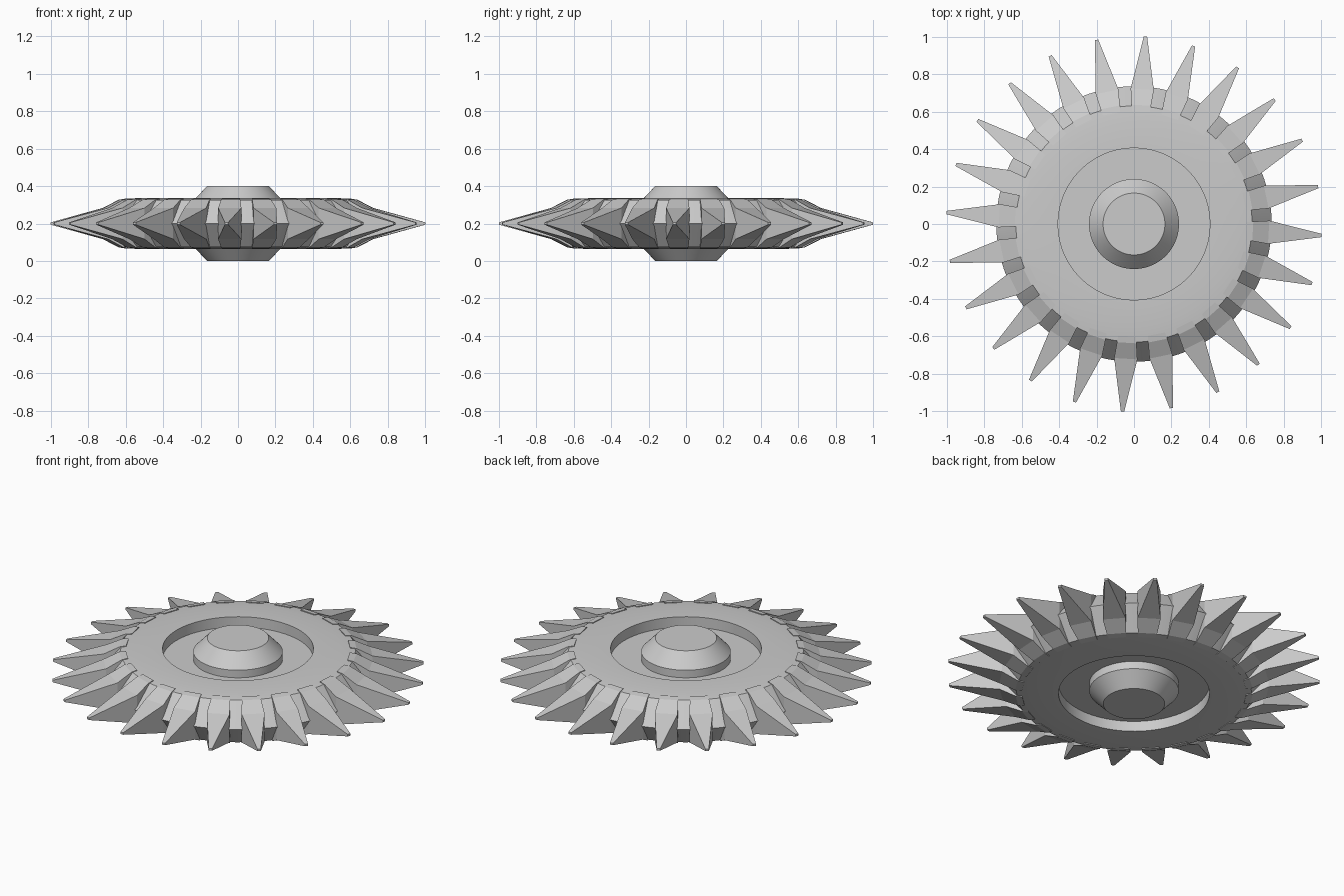
import bpy, bmesh, math

if "Cube" in bpy.data.objects:
    bpy.data.objects.remove(bpy.data.objects["Cube"])

MID = 0.2        # mirror plane height
SPIKES = 24
OFFSET = math.radians(-3.5)


def make_object(name, bm, smooth):
    bmesh.ops.recalc_face_normals(bm, faces=bm.faces)
    me = bpy.data.meshes.new(name)
    bm.to_mesh(me)
    bm.free()
    ob = bpy.data.objects.new(name, me)
    bpy.context.collection.objects.link(ob)
    if smooth:
        bpy.ops.object.select_all(action='DESELECT')
        ob.select_set(True)
        bpy.context.view_layer.objects.active = ob
        bpy.ops.object.shade_smooth_by_angle(angle=math.radians(20))
    return ob


def lathe(name, profile, segments):
    """Closed solid of revolution; the profile runs from top to bottom."""
    bm = bmesh.new()
    rings = []
    for r, z in profile:
        rings.append([bm.verts.new((r * math.cos(a), r * math.sin(a), z))
                      for a in (OFFSET + 2 * math.pi * i / segments for i in range(segments))])
    for a, b in zip(rings, rings[1:]):
        for i in range(segments):
            j = (i + 1) % segments
            bm.faces.new((a[i], a[j], b[j], b[i]))
    bm.faces.new(rings[0])
    bm.faces.new(rings[-1])
    return make_object(name, bm, True)


def mirrored(half):
    """Continue an upper-half profile symmetrically below the mid plane."""
    return half + [(r, 2 * MID - z) for r, z in reversed(half) if z > MID + 1e-5]


# Disc with raised hub, ring recess and V-shaped rim
lathe("wheel_disc", mirrored([
    (0.165, 0.40), (0.24, 0.32), (0.24, 0.275), (0.405, 0.275),
    (0.405, 0.336), (0.55, 0.335), (0.63, 0.325), (0.735, MID)]), 96)

# Spikes: rectangular sections (radius, half width, half height)
sections = [(0.60, 0.047, 0.133), (0.635, 0.052, 0.127), (0.72, 0.062, 0.083),
            (1.002, 0.009, 0.006)]
bm = bmesh.new()
for k in range(SPIKES):
    a = OFFSET + 2 * math.pi * k / SPIKES
    c, s = math.cos(a), math.sin(a)
    rings = []
    for r, w, h in sections:
        rings.append([bm.verts.new((r * c - t * s, r * s + t * c, MID + z))
                      for t, z in ((-w, -h), (w, -h), (w, h), (-w, h))])
    for p, q in zip(rings, rings[1:]):
        for i in range(4):
            j = (i + 1) % 4
            bm.faces.new((p[i], p[j], q[j], q[i]))
    bm.faces.new(rings[0])
    bm.faces.new(rings[-1])
make_object("rim_spikes", bm, False)
